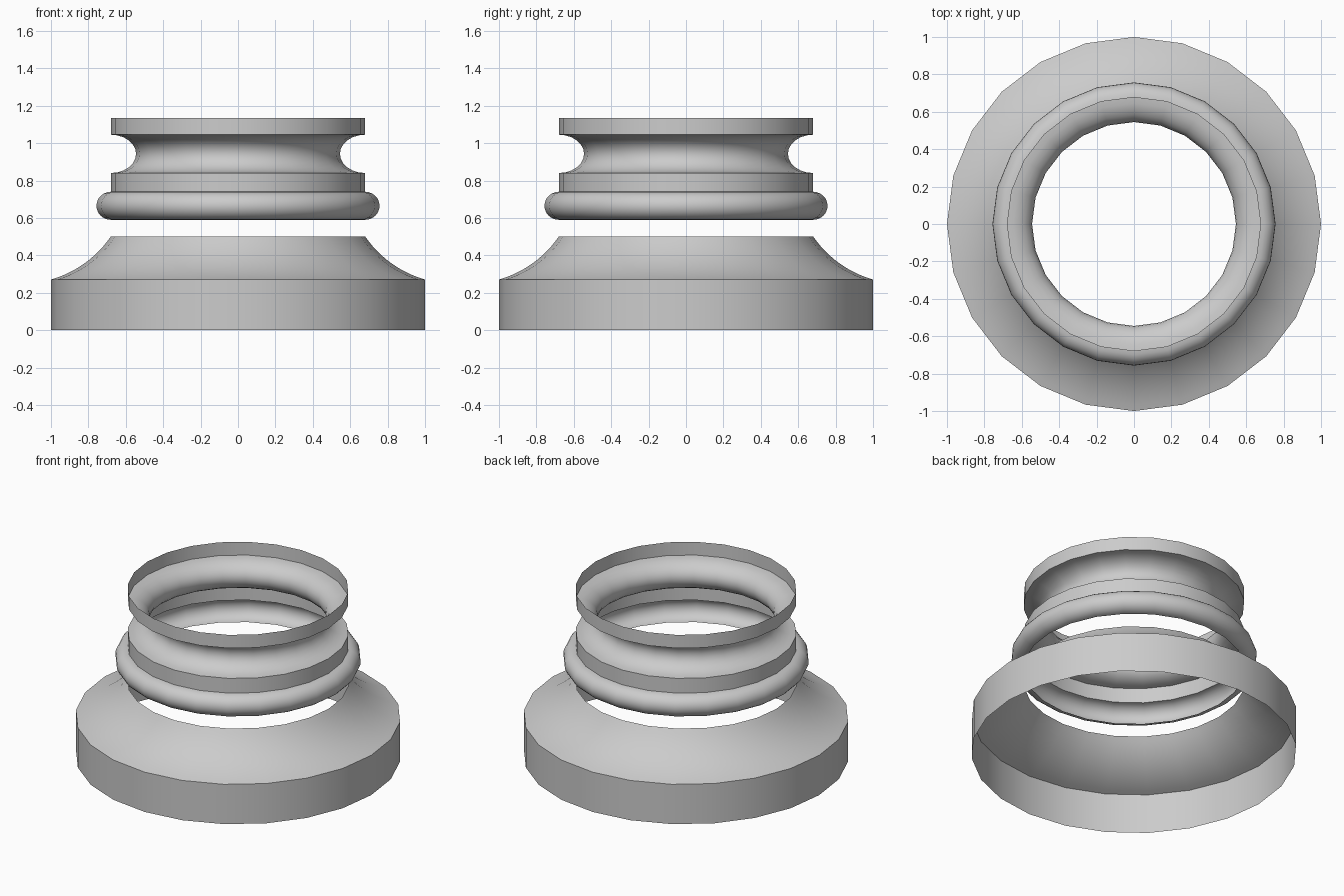
import bpy
from math import sin, cos, pi

SIDES = 24   # sides around the axis
STEPS = 12   # steps along each curved moulding

cube = bpy.data.objects.get("Cube")
if cube:
    bpy.data.objects.remove(cube, do_unlink=True)

stone = bpy.data.materials.new("grey stone")
stone.use_nodes = True
colour = (0.6, 0.6, 0.6, 1)
stone.diffuse_color = colour
stone.node_tree.nodes["Principled BSDF"].inputs["Base Color"].default_value = colour


def revolve(name, profile):
    """Turn an open (radius, height) profile, listed bottom to top, about z."""
    verts = [(r * cos(2 * pi * i / SIDES), r * sin(2 * pi * i / SIDES), z)
             for r, z in profile for i in range(SIDES)]
    faces = []
    for row in range(len(profile) - 1):
        for i in range(SIDES):
            a, b = row * SIDES + i, row * SIDES + (i + 1) % SIDES
            faces.append((a, b, b + SIDES, a + SIDES))
    mesh = bpy.data.meshes.new(name)
    mesh.from_pydata(verts, [], faces)
    mesh.materials.append(stone)
    mesh.shade_smooth()
    obj = bpy.data.objects.new(name, mesh)
    bpy.context.collection.objects.link(obj)


def half_round(radius, depth, bottom, top):
    """Half ellipse profile; a negative depth makes a hollow."""
    middle, half = (bottom + top) / 2, (top - bottom) / 2
    angles = [pi * k / STEPS - pi / 2 for k in range(STEPS + 1)]
    return [(radius + depth * cos(t), middle + half * sin(t)) for t in angles]


def bend(start, control, end):
    """Quadratic curve profile."""
    ts = [k / STEPS for k in range(STEPS + 1)]
    return [tuple((1 - t) ** 2 * a + 2 * t * (1 - t) * b + t * t * c
                  for a, b, c in zip(start, control, end)) for t in ts]


# Wide base: straight wall and concave flare
revolve("plinth_wall", [(1, 0), (1, 0.27)])
revolve("base_flare", bend((1, 0.27), (0.8, 0.33), (0.68, 0.5)))

# Upper mouldings, floating above an open gap
revolve("round_moulding", half_round(0.68, 0.077, 0.59, 0.74))
revolve("lower_band", [(0.68, 0.74), (0.68, 0.84)])
revolve("hollow_moulding", half_round(0.68, -0.135, 0.84, 1.045))
revolve("upper_band", [(0.68, 1.045), (0.68, 1.135)])
